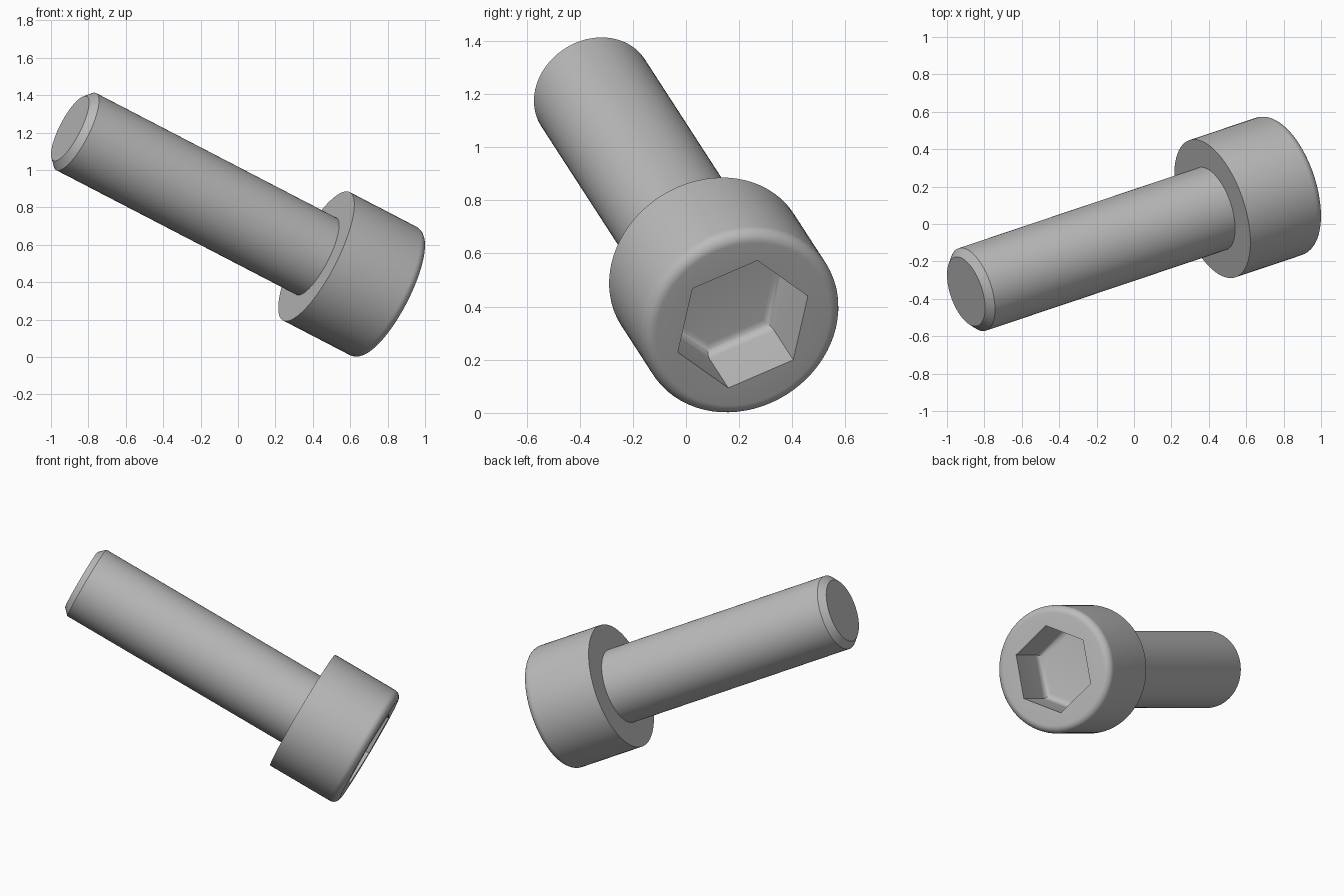
import bpy, bmesh
from math import sin, cos, pi, radians
from mathutils import Matrix, Vector

default = bpy.data.objects.get("Cube")
if default:
    bpy.data.objects.remove(default, do_unlink=True)

SEGMENTS = 72
UNIT = 0.0774          # shank radius is 3 units
TIP = Vector((-0.898, -0.361, 1.222))

# Bolt frame: z runs from tip to head, x points at a corner of the socket
axis = Vector((1, 0.336, -0.519)).normalized()
corner = Vector((0.106, 0.055, 0.24))
corner = (corner - axis * corner.dot(axis)).normalized()
side = axis.cross(corner)
FRAME = Matrix.Translation(TIP) @ Matrix((corner, side, axis)).transposed().to_4x4()
FRAME = FRAME @ Matrix.Scale(UNIT, 4)

steel = bpy.data.materials.new("grey_steel")
steel.use_nodes = True
colour = (0.5, 0.5, 0.5, 1)
steel.diffuse_color = colour
steel.node_tree.nodes["Principled BSDF"].inputs["Base Color"].default_value = colour


def ring(bm, radius, z, count):
    return [bm.verts.new((radius * cos(2 * pi * i / count),
                          radius * sin(2 * pi * i / count), z)) for i in range(count)]


def loft(bm, profile, count):
    """Join rings along a (radius, height) profile; return first and last ring."""
    rings = [ring(bm, r, z, count) for r, z in profile]
    for a, b in zip(rings, rings[1:]):
        for i in range(count):
            j = (i + 1) % count
            bm.faces.new((a[i], a[j], b[j], b[i]))
    return rings[0], rings[-1]


def loop_edges(bm, verts):
    return [bm.edges.get((v, verts[i - 1])) for i, v in enumerate(verts)]


def finish(bm, name):
    bmesh.ops.recalc_face_normals(bm, faces=bm.faces)
    bmesh.ops.transform(bm, matrix=FRAME, verts=bm.verts)
    mesh = bpy.data.meshes.new(name)
    bm.to_mesh(mesh)
    bm.free()
    mesh.materials.append(steel)
    obj = bpy.data.objects.new(name, mesh)
    bpy.context.collection.objects.link(obj)
    bpy.ops.object.select_all(action='DESELECT')
    obj.select_set(True)
    bpy.context.view_layer.objects.active = obj
    bpy.ops.object.shade_smooth_by_angle(angle=radians(30))


# Shank with a chamfered tip
bm = bmesh.new()
tip, end = loft(bm, [(2.5, 0), (3, 0.5), (3, 20)], SEGMENTS)
bm.faces.new(tip)
bm.faces.new(end)
finish(bm, "shank")

# Head with a rounded top edge
HEAD_R, BASE, TOP, ROUND = 5, 20, 26, 0.6
bm = bmesh.new()
arc = [(HEAD_R - ROUND + ROUND * cos(t), TOP - ROUND + ROUND * sin(t))
       for t in [pi / 2 * k / 8 for k in range(9)]]
_, rim = loft(bm, [(3, BASE), (HEAD_R, BASE)] + arc, SEGMENTS)

# Hexagonal socket with a filleted floor
HEX_R, DEPTH, FILLET = 3.46, 3.75, 0.5
inset = FILLET / cos(pi / 6)
floor_arc = [(HEX_R - inset * (1 - cos(t)), TOP - DEPTH + FILLET * (1 - sin(t)))
             for t in [pi / 2 * k / 6 for k in range(7)]]
mouth, floor = loft(bm, [(HEX_R, TOP)] + floor_arc, 6)
bm.faces.new(floor)

# Flat top face between rim and socket
bmesh.ops.triangle_fill(bm, use_beauty=True, normal=(0, 0, 1),
                        edges=loop_edges(bm, rim) + loop_edges(bm, mouth))
finish(bm, "socket_head")
